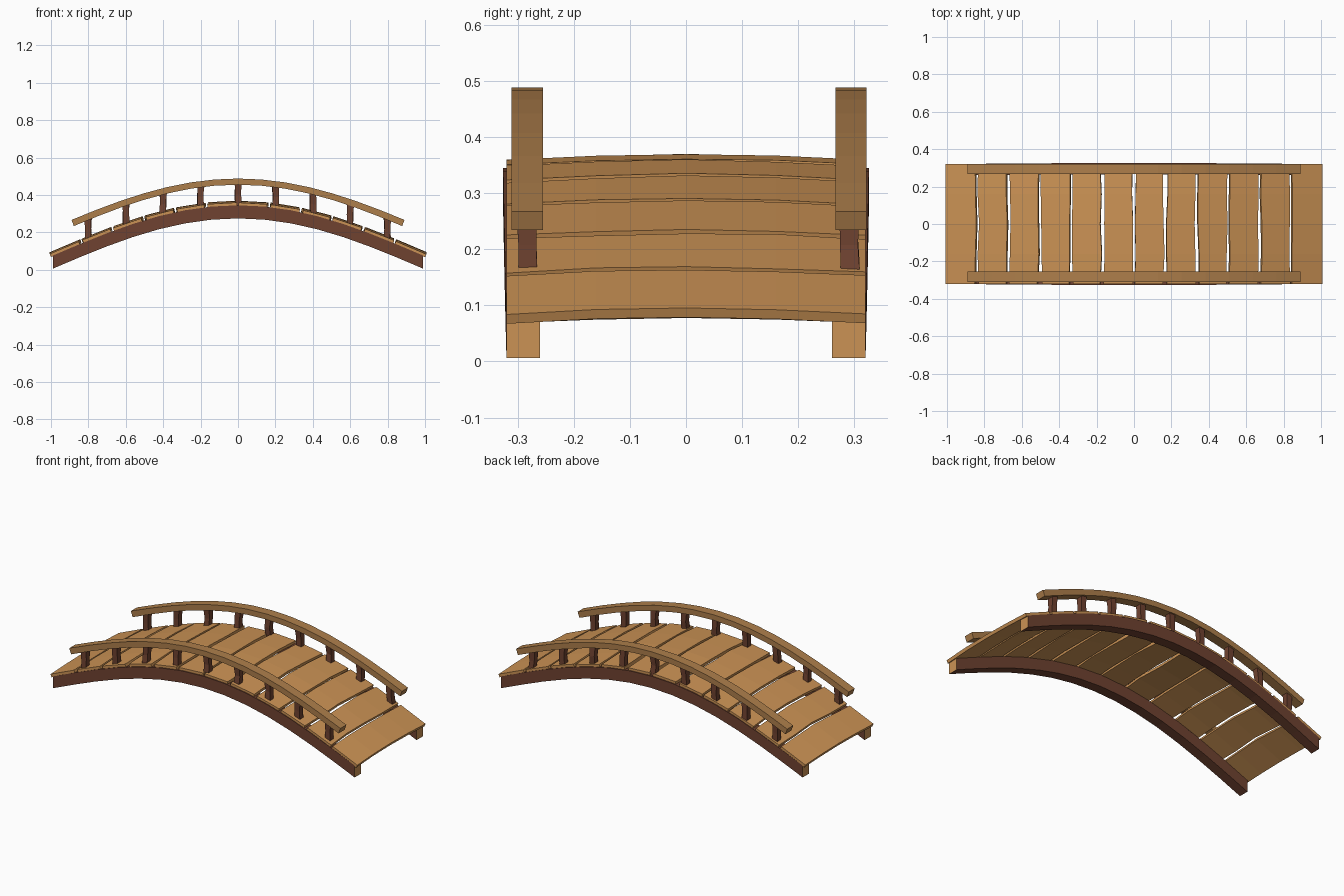
import bpy, math, random
from mathutils import Vector

if "Cube" in bpy.data.objects:
    bpy.data.objects.remove(bpy.data.objects["Cube"])

random.seed(4)


def material(name, rgb):
    m = bpy.data.materials.new(name)
    m.diffuse_color = (*rgb, 1)
    m.use_nodes = True
    m.node_tree.nodes["Principled BSDF"].inputs["Base Color"].default_value = m.diffuse_color
    return m


PLANK = material("plank_wood", (0.60, 0.29, 0.09))
RAIL = material("rail_wood", (0.42, 0.21, 0.07))
DARK = material("dark_wood", (0.16, 0.055, 0.03))


def arch(x):
    """Height of the bridge curve, 0 at the ends and 0.273 in the middle."""
    return 0.273 * math.cos(math.pi * x / 2)


def jit(a):
    return random.uniform(-a, a)


def loft(name, rings, mats):
    """Skin a row of four-cornered rings; last material goes on the end caps."""
    verts = [v for r in rings for v in r]
    n = len(rings)
    faces = [(4 * i + k, 4 * i + (k + 1) % 4, 4 * i + 4 + (k + 1) % 4, 4 * i + 4 + k)
             for i in range(n - 1) for k in range(4)]
    faces += [(3, 2, 1, 0), tuple(range(4 * n - 4, 4 * n))]
    me = bpy.data.meshes.new(name)
    me.from_pydata(verts, [], faces)
    for m in mats:
        me.materials.append(m)
    for p in me.polygons[-2:]:
        p.material_index = len(mats) - 1
    me.update()
    ob = bpy.data.objects.new(name, me)
    bpy.context.collection.objects.link(ob)
    # consistent outward normals
    import bmesh
    bm = bmesh.new()
    bm.from_mesh(me)
    bmesh.ops.recalc_face_normals(bm, faces=bm.faces)
    bm.to_mesh(me)
    bm.free()
    return ob


def arched_bar(name, half, y0, y1, z0, z1, bulge, lean, mats, segs=14):
    """Bar following the arch, its end cuts leaning by `lean`."""
    rings = []
    for i in range(segs + 1):
        t = -1 + 2 * i / segs
        x, h = t * half, arch(t * half)
        b = bulge * (1 - t * t)
        xt = x + lean * t
        rings.append([(x, y0 + b, h + z0), (x, y1 + b, h + z0),
                      (xt, y1 + b, h + z1), (xt, y0 + b, h + z1)])
    return loft(name, rings, mats)


for side, s in (("front", -1), ("back", 1)):
    # main beams with pale sawn ends
    arched_bar(f"{side}_beam", 0.99, s * 0.26, s * 0.32, 0.002, 0.072,
               s * 0.006, 0.0, [DARK, PLANK])
    # handrails
    yc = -0.283 if s < 0 else 0.294
    arched_bar(f"{side}_handrail", 0.878, yc - 0.028, yc + 0.028, 0.182, 0.215,
               0.0, 0.012, [RAIL])
    # slightly crooked posts
    for i in range(9):
        x = -0.8 + 0.2 * i
        rings = []
        for k, w in enumerate((0.017, 0.016, 0.018)):
            cx, cy = x + jit(0.004), yc + jit(0.004)
            z = arch(x) + (0.07, 0.13, 0.19)[k]
            slope = (arch(x + w) - arch(x - w)) / 2
            rings.append([(cx + a * w, cy + b * w, z + a * slope)
                          for a, b in ((-1, -1), (1, -1), (1, 1), (-1, 1))])
        loft(f"{side}_post_{i + 1}", rings, [DARK])

# deck planks: chords of the arch, bowed a little across the width
COUNT, GAP = 12, 0.016
pitch = 2 / COUNT
for i in range(COUNT):
    xa = -1 + i * pitch + (GAP / 2 if i else 0)
    xb = -1 + (i + 1) * pitch - (GAP / 2 if i < COUNT - 1 else 0)
    a, b = Vector((xa, 0, arch(xa))), Vector((xb, 0, arch(xb)))
    d = (b - a).normalized()
    up = Vector((-d.z, 0, d.x))
    rings = []
    for y in (-0.32, -0.16, 0, 0.16, 0.32):
        bow = 0.010 * (1 - (abs(y) / 0.32) ** 2) + jit(0.001)
        base = Vector((0, y, 0.068 + bow))
        ja = d * (jit(0.005) if i else 0)
        jb = d * (jit(0.005) if i < COUNT - 1 else 0)
        rings.append([a + base + ja, b + base + jb,
                      b + base + jb + up * 0.018, a + base + ja + up * 0.018])
    loft(f"deck_plank_{i + 1}", rings, [PLANK])
